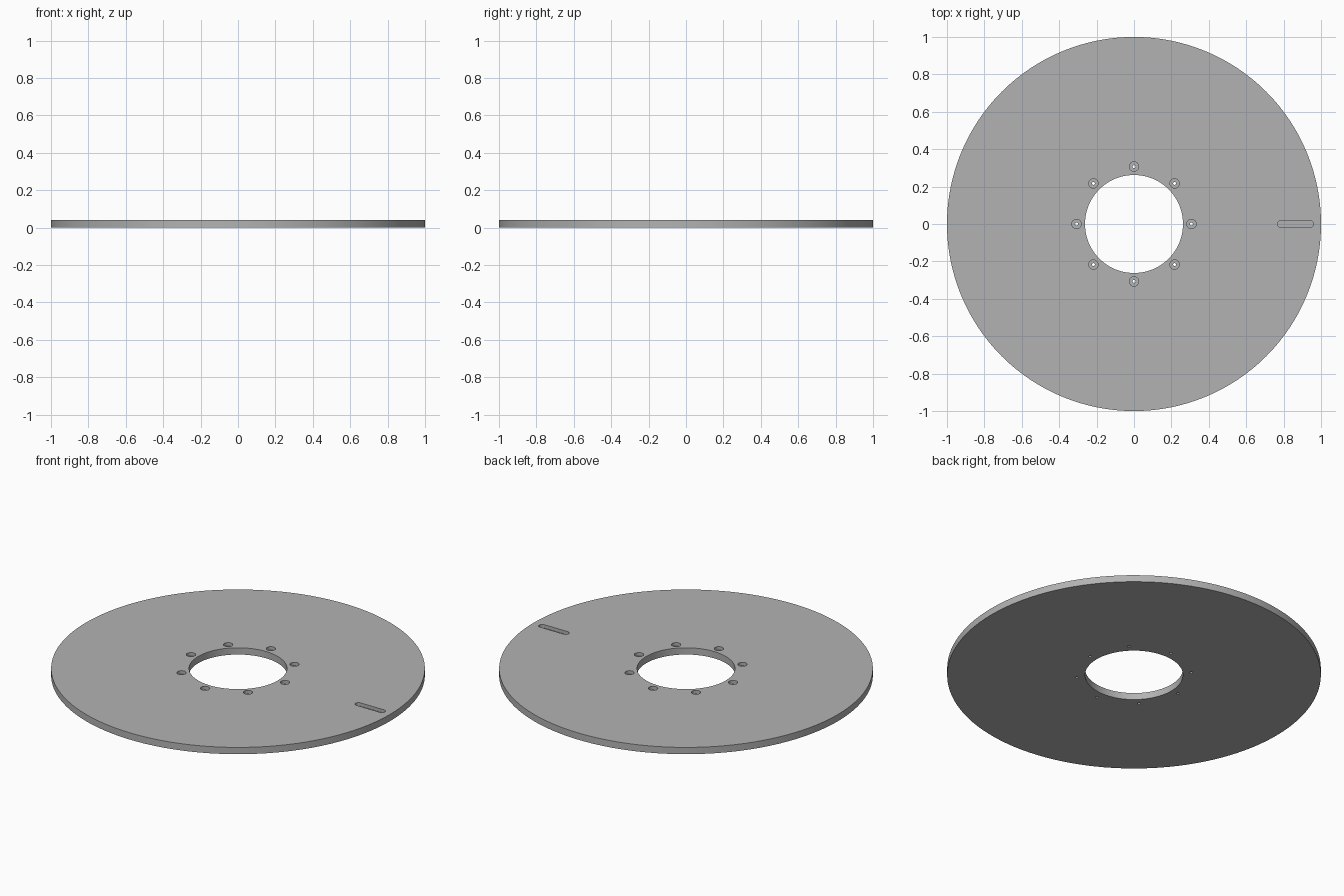
import bpy, bmesh
from math import cos, sin, pi, radians

if "Cube" in bpy.data.objects:
    bpy.data.objects.remove(bpy.data.objects["Cube"])

R, T, BORE = 1.0, 0.04, 0.262        # disc radius, thickness, centre hole radius


def make_object(name, bm):
    bmesh.ops.recalc_face_normals(bm, faces=bm.faces)
    mesh = bpy.data.meshes.new(name)
    bm.to_mesh(mesh)
    bm.free()
    ob = bpy.data.objects.new(name, mesh)
    bpy.context.collection.objects.link(ob)
    return ob


def stack(bm, rings, centre, n):
    """Capped solid of revolution from (radius, z) pairs."""
    loops = [[bm.verts.new((centre[0] + r * cos(2 * pi * i / n),
                            centre[1] + r * sin(2 * pi * i / n), z))
              for i in range(n)] for r, z in rings]
    for a, b in zip(loops, loops[1:]):
        for i in range(n):
            j = (i + 1) % n
            bm.faces.new((a[i], a[j], b[j], b[i]))
    bm.faces.new(loops[0][::-1])
    bm.faces.new(loops[-1])


# Flat disc in mid grey
bm = bmesh.new()
stack(bm, [(R, 0), (R, T)], (0, 0), 128)
disc = make_object("disc", bm)
grey = bpy.data.materials.new("mid_grey")
grey.diffuse_color = (0.45, 0.45, 0.45, 1)
grey.use_nodes = True
grey.node_tree.nodes["Principled BSDF"].inputs["Base Color"].default_value = grey.diffuse_color
disc.data.materials.append(grey)

# Cutter: centre bore and ring of eight counterbored screw holes
bm = bmesh.new()
stack(bm, [(BORE, -0.05), (BORE, 0.1)], (0, 0), 96)
for k in range(8):
    a = k * pi / 4
    stack(bm, [(0.008, -0.05), (0.008, 0.02), (0.025, 0.02), (0.025, 0.1)],
          (0.307 * cos(a), 0.307 * sin(a)), 32)

# Cutter: shallow round-ended slot near the rim
x0, x1, w, floor = 0.787, 0.94, 0.019, 0.02
arc = [-pi / 2 + pi * i / 12 for i in range(13)]
outline = [(x1 + w * cos(t), w * sin(t)) for t in arc]
outline += [(x0 - w * cos(t), -w * sin(t)) for t in arc]
face = bm.faces.new([bm.verts.new((x, y, floor)) for x, y in outline])
ext = bmesh.ops.extrude_face_region(bm, geom=[face], use_keep_orig=True)
bmesh.ops.translate(bm, vec=(0, 0, 0.08),
                    verts=[g for g in ext["geom"] if isinstance(g, bmesh.types.BMVert)])
cutter = make_object("hole_cutter", bm)
cutter.hide_render = True
cutter.data.materials.append(grey)

# Cut the disc, then drop the cutter
mod = disc.modifiers.new("holes", 'BOOLEAN')
mod.operation, mod.solver, mod.object = 'DIFFERENCE', 'EXACT', cutter
bpy.context.view_layer.objects.active = disc
disc.select_set(True)
cutter.select_set(False)
bpy.ops.object.modifier_apply(modifier=mod.name)
bpy.data.objects.remove(cutter)

# Smooth round walls, crisp rims
bpy.ops.object.shade_smooth_by_angle(angle=radians(30))
